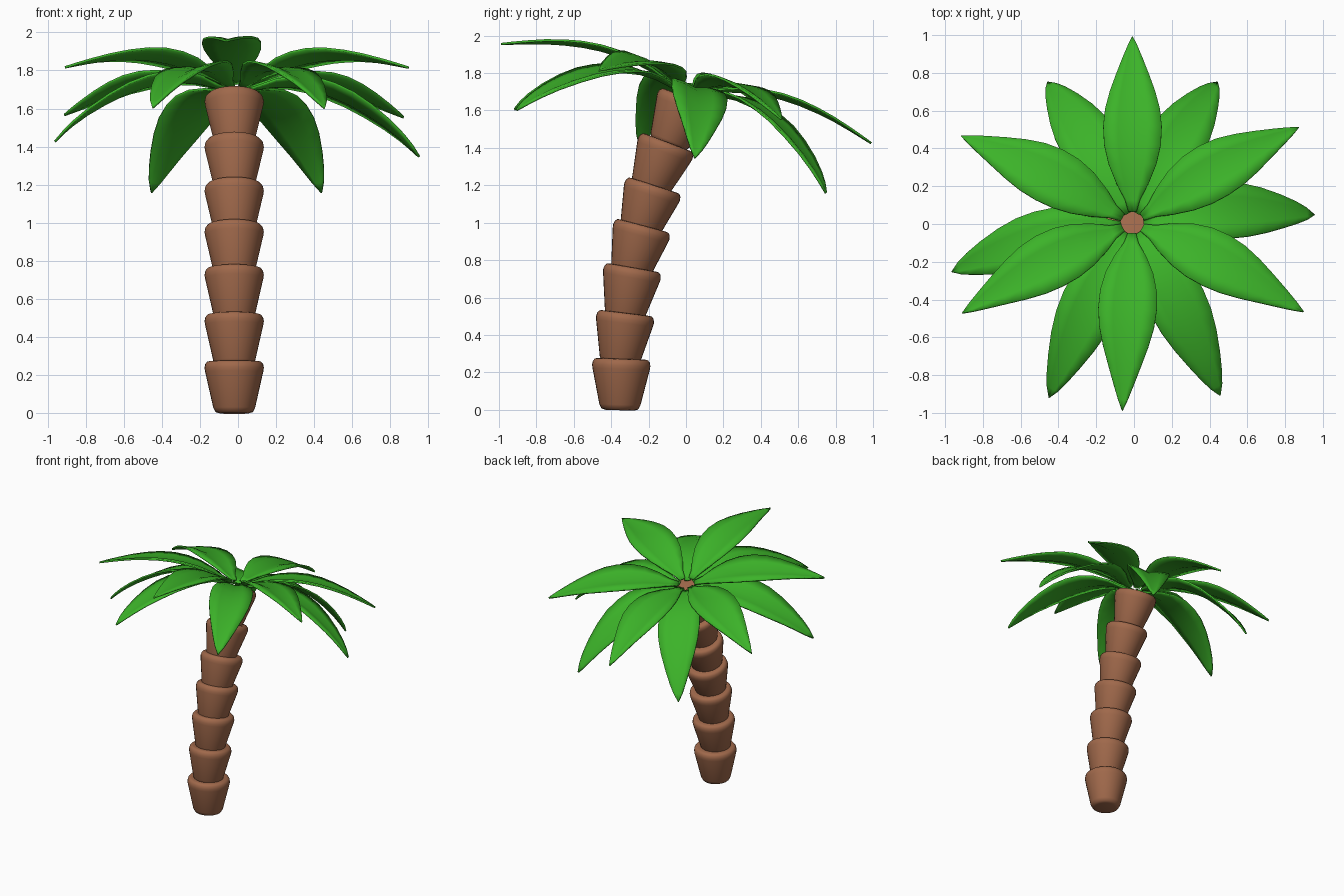
import bpy, bmesh
from math import radians, sin, cos, pi
from mathutils import Matrix, Vector

if "Cube" in bpy.data.objects:
    bpy.data.objects.remove(bpy.data.objects["Cube"])


def material(name, color):
    m = bpy.data.materials.new(name)
    m.diffuse_color = color
    m.use_nodes = True
    m.node_tree.nodes["Principled BSDF"].inputs["Base Color"].default_value = m.diffuse_color
    return m


bark = material("bark_brown", (0.35, 0.14, 0.07, 1))
green = material("leaf_green", (0.045, 0.45, 0.022, 1))


def finish(bm, name, mat, matrix, angle):
    bmesh.ops.recalc_face_normals(bm, faces=bm.faces)
    me = bpy.data.meshes.new(name)
    bm.to_mesh(me)
    bm.free()
    ob = bpy.data.objects.new(name, me)
    bpy.context.collection.objects.link(ob)
    me.materials.append(mat)
    ob.matrix_world = matrix
    bpy.ops.object.select_all(action='DESELECT')
    ob.select_set(True)
    bpy.context.view_layer.objects.active = ob
    bpy.ops.object.shade_smooth_by_angle(angle=radians(angle))
    return ob


# Trunk: stacked flared cups with rounded lips, leaning back
CUP = [(0.075, -0.275), (0.098, -0.268), (0.110, -0.245), (0.153, -0.055),
       (0.156, -0.035), (0.152, -0.015), (0.142, -0.003), (0.128, 0.0)]
TOPS = [(-0.345, 0.272, 2), (-0.322, 0.517, 7), (-0.283, 0.76, 10),
        (-0.23, 0.985, 15), (-0.17, 1.2, 18), (-0.098, 1.43, 21), (0.005, 1.668, 22)]


def trunk_segment(name, y, z, tilt, sides=32):
    bm = bmesh.new()
    rings = [[bm.verts.new((r * cos(2 * pi * i / sides), r * sin(2 * pi * i / sides), h))
              for i in range(sides)] for r, h in CUP]
    for a, b in zip(rings, rings[1:]):
        for i in range(sides):
            j = (i + 1) % sides
            bm.faces.new((a[i], a[j], b[j], b[i]))
    bm.faces.new(rings[0])
    bm.faces.new(rings[-1])
    mat = Matrix.Translation((-0.02, y, z)) @ Matrix.Rotation(radians(-tilt), 4, 'X')
    finish(bm, name, bark, mat, 50)


for n, (y, z, tilt) in enumerate(TOPS):
    trunk_segment(f"trunk_segment_{n + 1}", y, z, tilt)

# Leaf rows: distance from crown, half width, height
UPPER = [(0.06, 0.022, 0.025), (0.12, 0.040, 0.040), (0.2, 0.085, 0.066), (0.3, 0.127, 0.089),
         (0.4, 0.150, 0.101), (0.5, 0.155, 0.105), (0.6, 0.145, 0.099), (0.7, 0.120, 0.085),
         (0.8, 0.087, 0.065), (0.9, 0.052, 0.038), (0.97, 0.026, 0.017), (1.025, 0.002, 0.0)]
LOWER = [(0.06, 0.022, 0.005), (0.12, 0.040, 0.020), (0.2, 0.085, 0.035), (0.3, 0.127, 0.038),
         (0.4, 0.150, 0.024), (0.5, 0.155, -0.006), (0.6, 0.147, -0.047), (0.7, 0.125, -0.102),
         (0.8, 0.092, -0.167), (0.88, 0.060, -0.230), (0.93, 0.034, -0.277), (0.97, 0.002, -0.32)]


def leaf(name, rows, angle):
    bm = bmesh.new()
    grid = []
    for r, w, h in rows:
        # shallow channel section, both halves slightly arched
        grid.append([bm.verts.new((r, s * w, h + w * lift)) for s, lift in
                     ((-1, 0.17), (-0.5, 0.13), (0, 0), (0.5, 0.13), (1, 0.17))])
    for a, b in zip(grid, grid[1:]):
        for i in range(4):
            bm.faces.new((a[i], b[i], b[i + 1], a[i + 1]))
    mat = (Matrix.Translation((-0.008, 0, 1.69)) @ Matrix.Rotation(radians(-15), 4, 'X')
           @ Matrix.Rotation(radians(angle), 4, 'Z'))
    ob = finish(bm, name, green, mat, 40)
    mod = ob.modifiers.new("thickness", 'SOLIDIFY')
    mod.thickness = 0.012
    mod.offset = 0


# Crown: two tiers of six leaves, tilted back with the trunk
for n, a in enumerate((90, 31, -28, -93, 208.5, 152)):
    leaf(f"upper_leaf_{n + 1}", UPPER, a)
for n, a in enumerate((62.5, 8, -61.5, 243, 190.5, 117.5)):
    leaf(f"lower_leaf_{n + 1}", LOWER, a)
